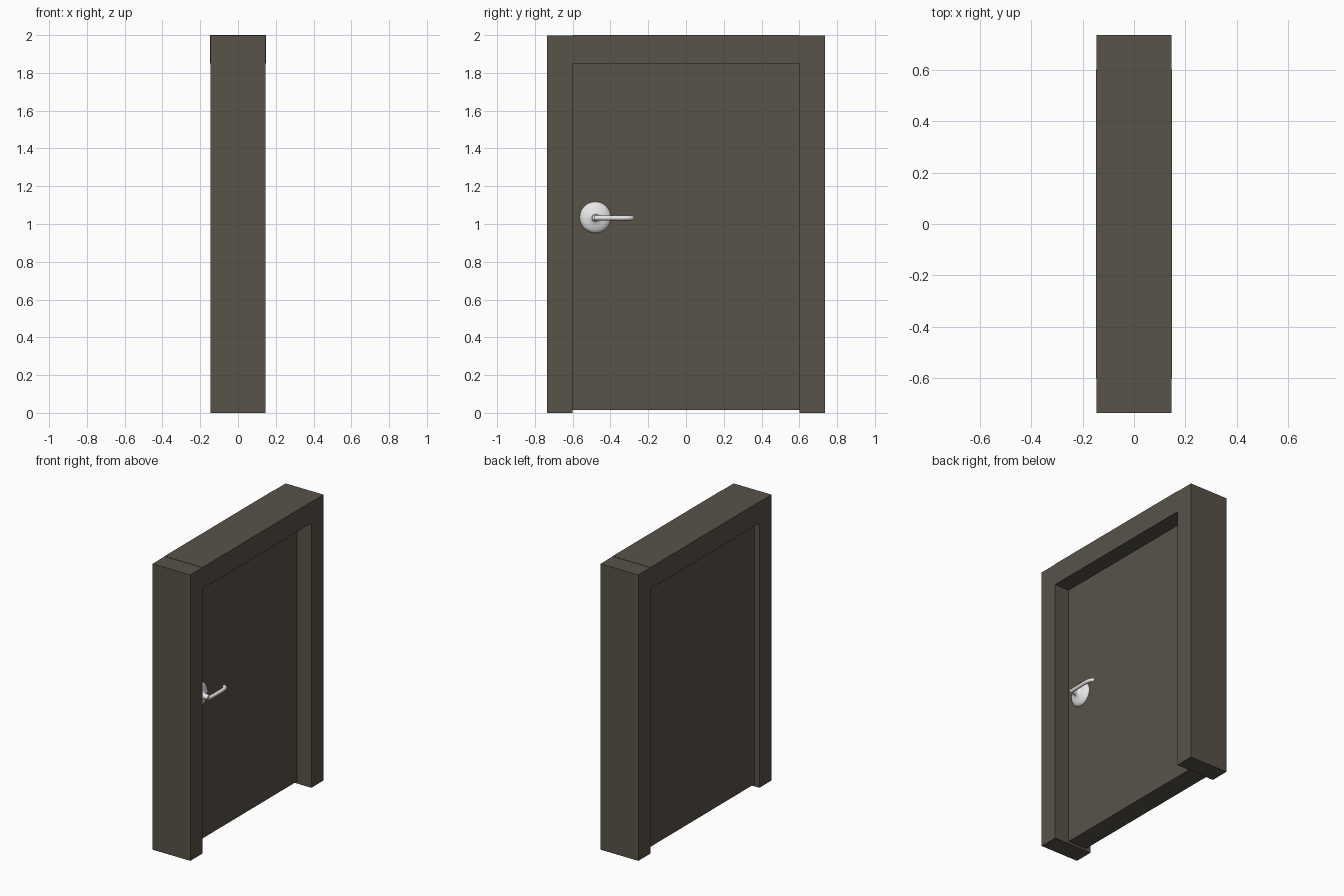
import bpy, math

if "Cube" in bpy.data.objects:
    bpy.data.objects.remove(bpy.data.objects["Cube"])

def material(name, rgb):
    m = bpy.data.materials.new(name)
    m.diffuse_color = (*rgb, 1)
    m.use_nodes = True
    m.node_tree.nodes["Principled BSDF"].inputs["Base Color"].default_value = m.diffuse_color
    return m

WOOD = material("dark brown", (0.098, 0.085, 0.066))
METAL = material("light grey metal", (0.8, 0.8, 0.8))

def box(name, lo, hi, mat):
    bpy.ops.mesh.primitive_cube_add(size=1, location=[(a + b) / 2 for a, b in zip(lo, hi)])
    o = bpy.context.object
    o.name = name
    o.scale = [b - a for a, b in zip(lo, hi)]
    bpy.ops.object.transform_apply(location=False, rotation=False, scale=True)
    o.data.materials.append(mat)
    return o

# Frame: two posts and a slightly proud lintel
for name, s in (("left_post", -1), ("right_post", 1)):
    y = sorted((s * 0.602, s * 0.735))
    box(name, (-0.146, y[0], 0), (0.146, y[1], 1.998), WOOD)
box("lintel", (-0.147, -0.602, 1.85), (0.147, 0.602, 2.0), WOOD)

# Door slab, set deeper on the handle side
box("door_panel", (-0.107, -0.602, 0.015), (0.035, 0.602, 1.85), WOOD)

# Domed round handle plate with neck, turned around the x axis
CY, CZ, N = -0.48, 1.035, 40
profile = [(0.083, 0.03), (0.083, 0.04), (0.077, 0.049), (0.064, 0.057), (0.047, 0.063),
           (0.03, 0.067), (0.021, 0.074), (0.018, 0.085), (0.017, 0.112)]
verts, faces = [], []
for r, x in profile:
    for i in range(N):
        a = 2 * math.pi * i / N
        verts.append((x, CY + r * math.cos(a), CZ + r * math.sin(a)))
for k in range(len(profile) - 1):
    for i in range(N):
        j = (i + 1) % N
        faces.append((k * N + i, k * N + j, (k + 1) * N + j, (k + 1) * N + i))
faces.append(tuple(reversed(range(N))))
faces.append(tuple(range((len(profile) - 1) * N, len(profile) * N)))
mesh = bpy.data.meshes.new("handle_plate")
mesh.from_pydata(verts, [], faces)
mesh.materials.append(METAL)
plate = bpy.data.objects.new("handle_plate", mesh)
bpy.context.collection.objects.link(plate)

# Lever: round bar whose tip bends back towards the door
curve = bpy.data.curves.new("handle_lever", "CURVE")
curve.dimensions = "3D"
curve.bevel_depth = 0.013
curve.bevel_resolution = 4
curve.use_fill_caps = True
path = [(0.113, -0.487), (0.114, -0.44), (0.115, -0.36), (0.114, -0.32),
        (0.11, -0.302), (0.102, -0.29), (0.092, -0.285)]
spline = curve.splines.new("POLY")
spline.points.add(len(path) - 1)
for p, (x, y) in zip(spline.points, path):
    p.co = (x, y, CZ - 0.003, 1)
lever = bpy.data.objects.new("handle_lever", curve)
bpy.context.collection.objects.link(lever)
curve.materials.append(METAL)

# Smooth the metal parts
bpy.ops.object.select_all(action="DESELECT")
lever.select_set(True)
bpy.context.view_layer.objects.active = lever
bpy.ops.object.convert(target="MESH")
bpy.ops.object.select_all(action="DESELECT")
for o in (plate, bpy.context.view_layer.objects.active):
    o.select_set(True)
bpy.ops.object.shade_smooth_by_angle(angle=math.radians(40))
